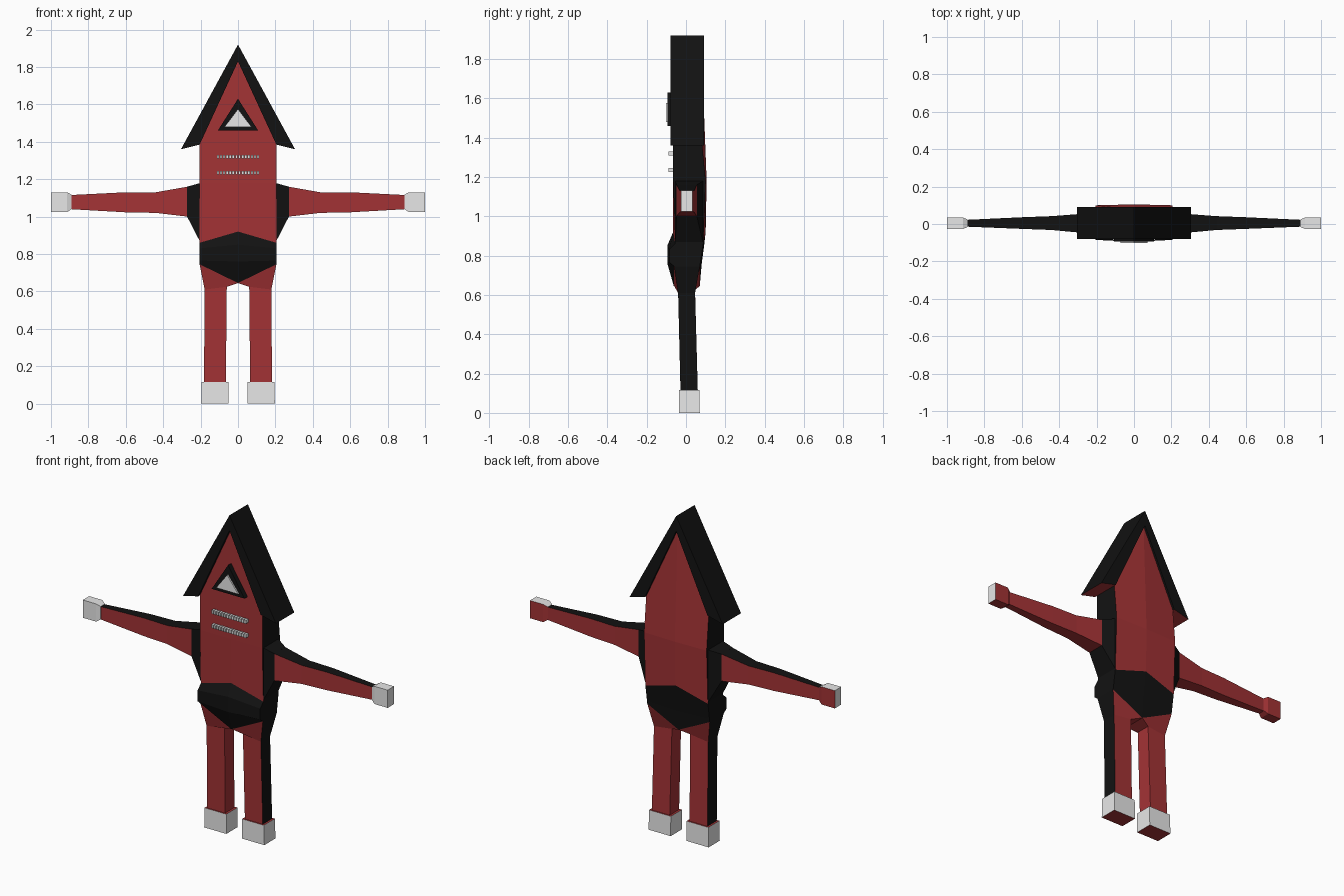
import bpy, bmesh
from mathutils import Vector

if "Cube" in bpy.data.objects:
    bpy.data.objects.remove(bpy.data.objects["Cube"])


def material(name, rgb):
    m = bpy.data.materials.new(name)
    m.diffuse_color = (*rgb, 1)
    m.use_nodes = True
    m.node_tree.nodes["Principled BSDF"].inputs["Base Color"].default_value = m.diffuse_color
    return m


MATS = [material("brick_red", (0.37, 0.033, 0.036)),
        material("black", (0.006, 0.006, 0.006)),
        material("light_grey", (0.8, 0.8, 0.8))]
RED, BLACK, GREY = 0, 1, 2


def finish(name, bm, rule):
    """Write the mesh and colour each face by rule(normal, centre)."""
    bmesh.ops.recalc_face_normals(bm, faces=bm.faces[:])
    bm.normal_update()
    for f in bm.faces:
        f.material_index = rule(f.normal, f.calc_center_median())
    me = bpy.data.meshes.new(name)
    bm.to_mesh(me)
    bm.free()
    for m in MATS:
        me.materials.append(m)
    bpy.context.collection.objects.link(bpy.data.objects.new(name, me))


def loft(name, sections, rule, side=1):
    """Skin closed sections of equal size; side=-1 mirrors in x."""
    bm = bmesh.new()
    rings = [[bm.verts.new((x * side, y, z)) for x, y, z in s] for s in sections]
    n = len(rings[0])
    for a, b in zip(rings, rings[1:]):
        for i in range(n):
            j = (i + 1) % n
            bm.faces.new((a[i], a[j], b[j], b[i]))
    bm.faces.new(rings[0])
    bm.faces.new(rings[-1])
    finish(name, bm, rule)


def prism(name, outline, y0, y1, rule):
    """Extrude an x-z outline along y."""
    loft(name, [[(x, y, z) for x, z in outline] for y in (y0, y1)], rule)


def rect_x(x, y0, y1, z0, z1):
    return [(x, y0, z0), (x, y1, z0), (x, y1, z1), (x, y0, z1)]


def rect_z(z, x0, x1, y0, y1):
    return [(x0, y0, z), (x1, y0, z), (x1, y1, z), (x0, y1, z)]


# Torso: rows of (edge z, front y, back y, centre z, front y, back y)
W = 0.205
rows = [(1.385, -0.065, 0.08, 1.83, -0.065, 0.08),
        (1.18, -0.065, 0.1, 1.18, -0.065, 0.105),
        (0.86, -0.055, 0.088, 0.92, -0.065, 0.1),
        (0.83, -0.085, 0.083, 0.85, -0.095, 0.092),
        (0.765, -0.085, 0.073, 0.76, -0.095, 0.08),
        (0.745, -0.06, 0.07, 0.645, -0.062, 0.07)]
bm = bmesh.new()
rings = []
for ze, yfe, ybe, zc, yfc, ybc in rows:
    ring = [(-W, yfe, ze), (0, yfc, zc), (W, yfe, ze),
            (W, ybe, ze), (0, ybc, zc), (-W, ybe, ze)]
    rings.append([bm.verts.new(p) for p in ring])
for a, b in zip(rings, rings[1:]):
    for i in range(6):
        j = (i + 1) % 6
        bm.faces.new((a[i], a[j], b[j], b[i]))
for r in (rings[0], rings[-1]):
    bm.faces.new((r[0], r[1], r[4], r[5]))
    bm.faces.new((r[1], r[2], r[3], r[4]))
finish("torso", bm, lambda n, c: BLACK if abs(n.x) > 0.7 or c.z < 0.9 else RED)

# Gabled roof with red soffits
prism("roof", [(-0.305, 1.36), (0, 1.92), (0.305, 1.36),
               (0.205, 1.385), (0, 1.83), (-0.205, 1.385)], -0.08, 0.092,
      lambda n, c: RED if n.z < -0.8 else BLACK)

# Triangular window in the gable
prism("window_frame", [(-0.108, 1.46), (0.108, 1.46), (0, 1.63)], -0.093, -0.06,
      lambda n, c: BLACK)
prism("window_pane", [(-0.072, 1.48), (0.072, 1.48), (0, 1.575)], -0.102, -0.09,
      lambda n, c: GREY)

# Two rows of small studs on the chest
for r, z in enumerate((1.32, 1.235)):
    for i in range(14):
        x = (i - 6.5) * 0.0165
        prism(f"stud_{r}_{i}", [(x - 0.006, z - 0.01), (x + 0.006, z - 0.01),
                                (x + 0.006, z + 0.01), (x - 0.006, z + 0.01)],
              -0.088, -0.06, lambda n, c: GREY)

for side, tag in ((1, "right"), (-1, "left")):
    # Shoulder
    loft(f"{tag}_shoulder", [rect_x(0.2, -0.055, 0.088, 0.86, 1.18),
                             rect_x(0.272, -0.048, 0.055, 1.0, 1.16)],
         lambda n, c: BLACK, side)
    # Arm, black along the top
    loft(f"{tag}_arm", [rect_x(0.27, -0.048, 0.055, 1.0, 1.16),
                        rect_x(0.44, -0.032, 0.042, 1.02, 1.13),
                        rect_x(0.6, -0.026, 0.036, 1.023, 1.13),
                        rect_x(0.9, -0.014, 0.022, 1.04, 1.115)],
         lambda n, c: BLACK if n.z > 0.7 else RED, side)
    # Hand, red behind and below
    loft(f"{tag}_hand", [rect_x(0.89, -0.016, 0.024, 1.04, 1.117),
                         rect_x(0.913, -0.026, 0.034, 1.025, 1.13),
                         rect_x(1.0, -0.026, 0.034, 1.025, 1.13)],
         lambda n, c: RED if n.z < -0.6 or n.y > 0.6 else GREY, side)
    # Thigh and leg, black on the outer side
    loft(f"{tag}_leg", [[(0, -0.06, 0.645), (0.205, -0.06, 0.745),
                         (0.205, 0.07, 0.745), (0, 0.07, 0.645)],
                        [(0.06, -0.04, 0.625), (0.178, -0.04, 0.61),
                         (0.178, 0.046, 0.61), (0.06, 0.046, 0.625)],
                        rect_z(0.11, 0.065, 0.182, -0.028, 0.06)],
         lambda n, c, s=side: BLACK if n.x * s > 0.7 else RED, side)
    # Foot, red on top and sole
    loft(f"{tag}_foot", [rect_z(0, 0.052, 0.197, -0.035, 0.07),
                         rect_z(0.117, 0.052, 0.194, -0.035, 0.068)],
         lambda n, c: RED if abs(n.z) > 0.7 else GREY, side)
